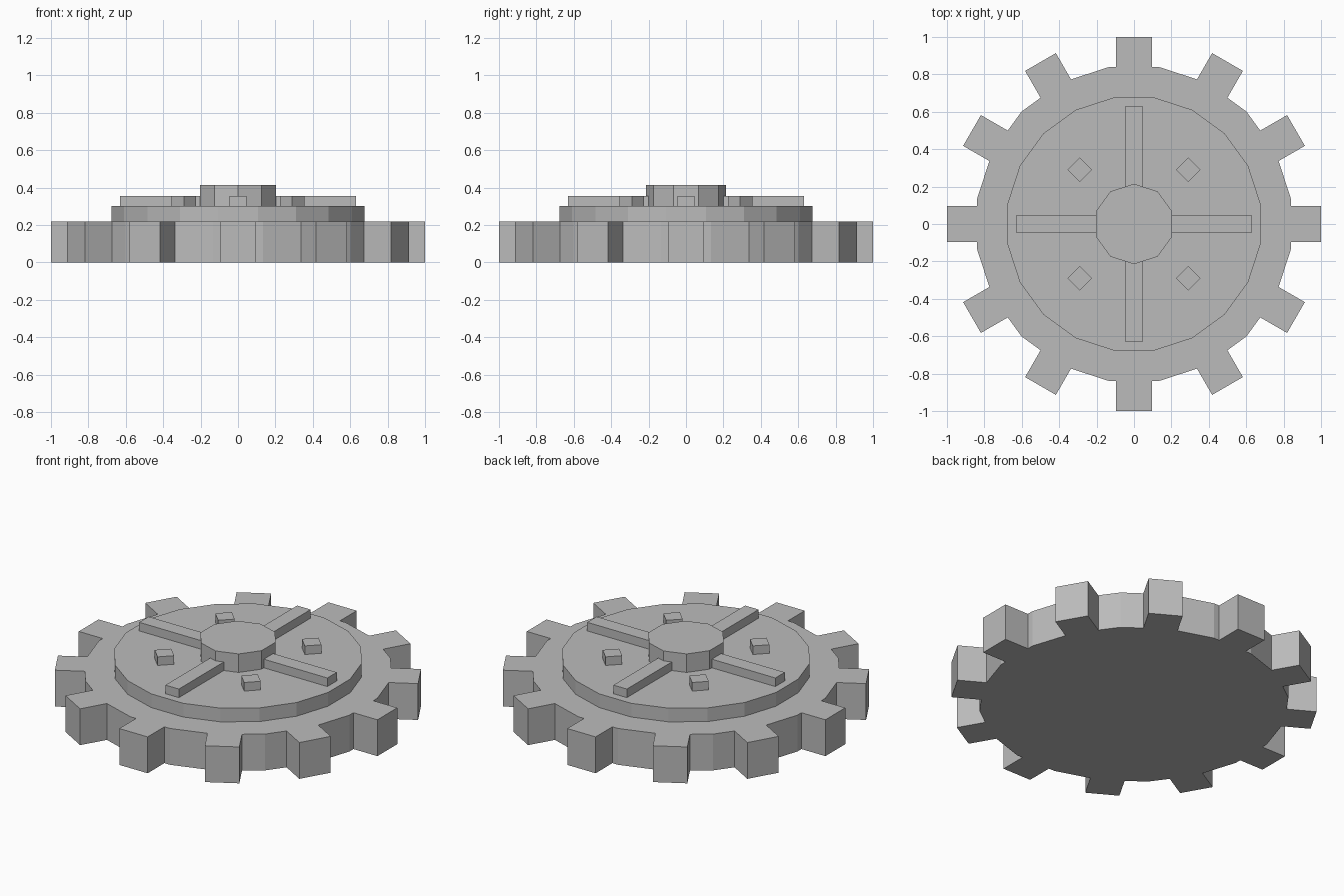
import bpy, bmesh
from math import sin, cos, radians, degrees, atan2, pi
from mathutils import Vector

cube = bpy.data.objects.get("Cube")
if cube:
    bpy.data.objects.remove(cube, do_unlink=True)

GREY = (0.5, 0.5, 0.5, 1)
metal = bpy.data.materials.new("plain_grey_metal")
metal.use_nodes = True
metal.diffuse_color = GREY
metal.node_tree.nodes["Principled BSDF"].inputs["Base Color"].default_value = GREY


def prism(name, outline, z0, z1):
    """Extrude a flat outline straight up from z0 to z1."""
    bm = bmesh.new()
    face = bm.faces.new([bm.verts.new((x, y, z0)) for x, y in outline])
    top = bmesh.ops.extrude_face_region(bm, geom=[face])["geom"]
    bmesh.ops.translate(bm, vec=(0, 0, z1 - z0),
                        verts=[v for v in top if isinstance(v, bmesh.types.BMVert)])
    bmesh.ops.recalc_face_normals(bm, faces=bm.faces)
    mesh = bpy.data.meshes.new(name)
    bm.to_mesh(mesh)
    bm.free()
    mesh.materials.append(metal)
    obj = bpy.data.objects.new(name, mesh)
    bpy.context.collection.objects.link(obj)
    return obj


def polygon(sides, radius, start):
    return [(radius * cos(radians(start) + 2 * pi * i / sides),
             radius * sin(radians(start) + 2 * pi * i / sides)) for i in range(sides)]


def box(along0, along1, half_width, angle):
    """Rectangle outline lying along a radial direction."""
    a = radians(angle)
    out, side = Vector((cos(a), sin(a))), Vector((-sin(a), cos(a)))
    return [out * d + side * w for d, w in
            ((along0, -half_width), (along1, -half_width),
             (along1, half_width), (along0, half_width))]


# Gear body outline: twenty-sided rim merged with twelve teeth
SIDES, TEETH, RIM, TIP, HALF = 20, 12, 0.85, 1.0, 0.095
STEP = 360 / SIDES


def rim_distance(angle):
    """Distance from the centre to the flat-sided rim."""
    off = (angle + STEP / 2) % STEP - STEP / 2
    return RIM * cos(radians(STEP / 2)) / cos(radians(off))


def root(angle, w):
    """Point where a tooth flank meets the rim."""
    d = RIM
    for _ in range(20):
        r = rim_distance(angle + degrees(atan2(w, d)))
        d = (r * r - w * w) ** 0.5
    return box(d, TIP, abs(w), angle)[0 if w < 0 else 3]


outline = []
pitch = 360 / TEETH
for i in range(TEETH):
    a = i * pitch
    tooth = box(RIM, TIP, HALF, a)
    outline += [root(a, -HALF), tooth[1], tooth[2], root(a, HALF)]
    clear = degrees(atan2(HALF, RIM * 0.98))
    for k in range(SIDES):
        v = (k + 0.5) * STEP
        if a + clear < v < a + pitch - clear:
            outline.append((RIM * cos(radians(v)), RIM * sin(radians(v))))
prism("gear_body", outline, 0, 0.22)

# Raised disc and central hub
prism("raised_disc", polygon(SIDES, 0.685, STEP / 2), 0.22, 0.303)
prism("centre_hub", polygon(10, 0.215, 90), 0.303, 0.415)

# Four spokes with a square stud between each pair
for i in range(4):
    prism(f"spoke_{i + 1}", box(0.15, 0.63, 0.045, i * 90), 0.303, 0.355)
    prism(f"stud_{i + 1}", box(0.364, 0.456, 0.046, 45 + i * 90), 0.303, 0.355)
